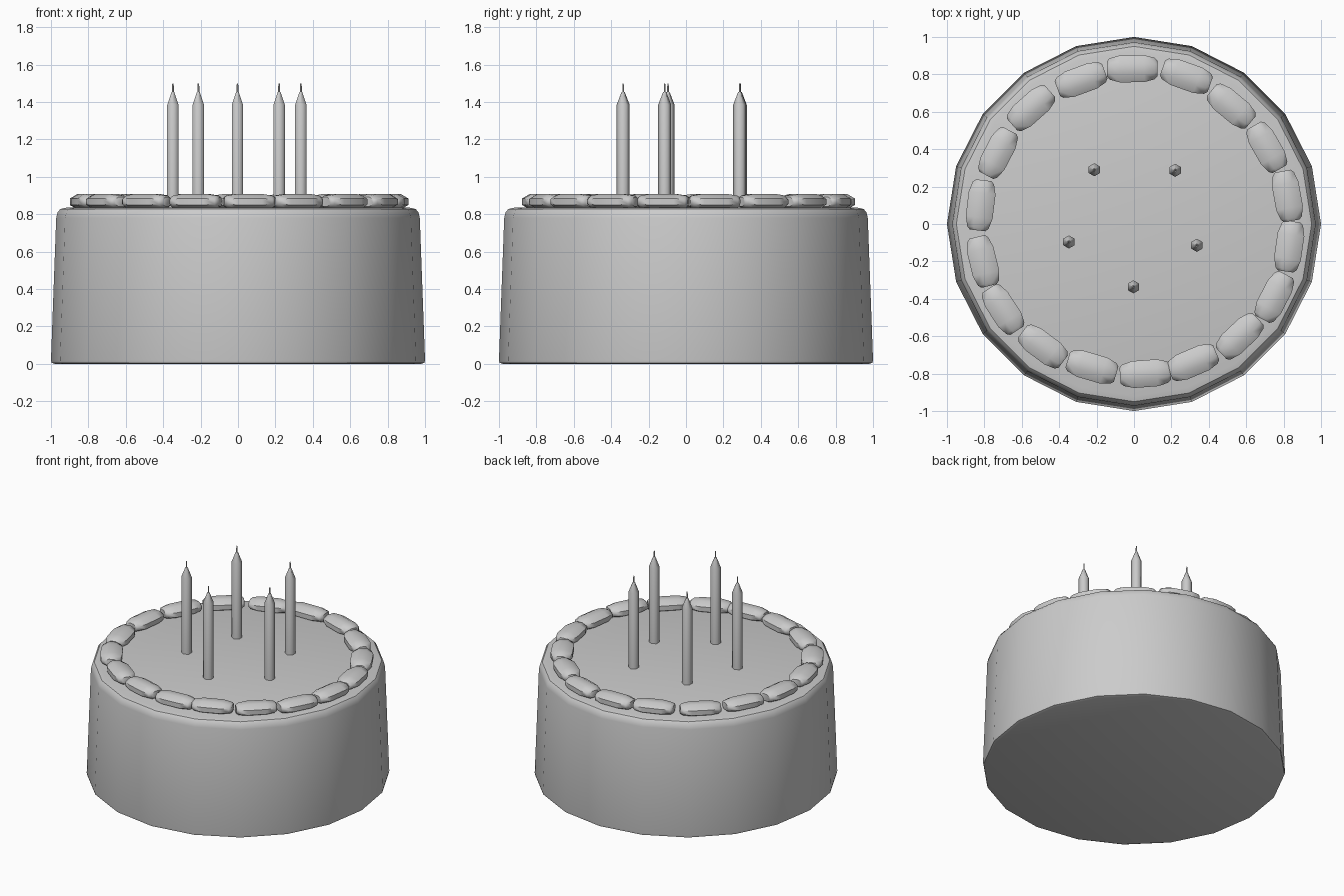
import bpy, bmesh, math
from mathutils import Matrix, Vector

if "Cube" in bpy.data.objects:
    bpy.data.objects.remove(bpy.data.objects["Cube"])


def lathe(name, profile, sides, matrix=Matrix(), smooth=35, turn=0.0):
    """Closed solid of stacked rings (radius, height) about local z."""
    bm = bmesh.new()
    rings = []
    for r, z in profile:
        ring = []
        for i in range(sides):
            a = 2 * math.pi * i / sides + turn
            ring.append(bm.verts.new((r * math.cos(a), r * math.sin(a), z)))
        rings.append(ring)
    for lo, hi in zip(rings, rings[1:]):
        for i in range(sides):
            j = (i + 1) % sides
            bm.faces.new((lo[i], lo[j], hi[j], hi[i]))
    bm.faces.new(rings[0][::-1])
    bm.faces.new(rings[-1])
    bm.transform(matrix)
    bmesh.ops.recalc_face_normals(bm, faces=bm.faces)
    mesh = bpy.data.meshes.new(name)
    bm.to_mesh(mesh)
    bm.free()
    obj = bpy.data.objects.new(name, mesh)
    bpy.context.collection.objects.link(obj)
    bpy.ops.object.select_all(action='DESELECT')
    obj.select_set(True)
    bpy.context.view_layer.objects.active = obj
    bpy.ops.object.shade_smooth_by_angle(angle=math.radians(smooth))
    return obj


# Cake body: slightly tapered, rounded top rim
lathe("cake_body", [(0.98, 0), (0.997, 0.006), (1.0, 0.02), (0.972, 0.78),
                    (0.965, 0.81), (0.95, 0.828), (0.92, 0.835)], 20)

# Icing beads laid end to end round the rim, unevenly placed by hand
beads = [(-0.01, 0.83), (0.28, 0.79), (0.52, 0.63), (0.71, 0.41), (0.82, 0.15),
         (0.83, -0.12), (0.75, -0.39), (0.565, -0.60), (0.315, -0.74),
         (0.06, -0.80), (-0.225, -0.765), (-0.487, -0.655), (-0.70, -0.457),
         (-0.807, -0.20), (-0.82, 0.10), (-0.727, 0.38), (-0.55, 0.62),
         (-0.283, 0.77)]
half = [(0.045, 0.135), (0.062, 0.12), (0.078, 0.065)]
bead_profile = [(r, -z) for r, z in half] + half[::-1]
for n, (x, y) in enumerate(beads):
    m = (Matrix.Translation((x, y, 0.867))
         @ Matrix.Rotation(math.atan2(y, x) + math.pi / 2, 4, 'Z')
         @ Matrix.Diagonal((1, 1, 0.58, 1))
         @ Matrix.Rotation(math.pi / 2, 4, 'Y'))
    lathe(f"icing_bead_{n + 1}", bead_profile, 8, m, 50, math.pi / 8)

# Candles with pointed tips and thin wicks
candles = [(-0.212, 0.29), (0.22, 0.287), (-0.348, -0.096), (0.336, -0.114), (-0.003, -0.336)]
candle_profile = [(0.035, 0.82), (0.035, 1.385), (0.008, 1.455)]
wick_profile = [(0.005, 1.45), (0.005, 1.485), (0.003, 1.5)]
for n, (x, y) in enumerate(candles):
    m = Matrix.Translation(Vector((x, y, 0)))
    lathe(f"candle_{n + 1}", candle_profile, 6, m, 65, math.pi / 6)
    lathe(f"wick_{n + 1}", wick_profile, 6, m, 65)
